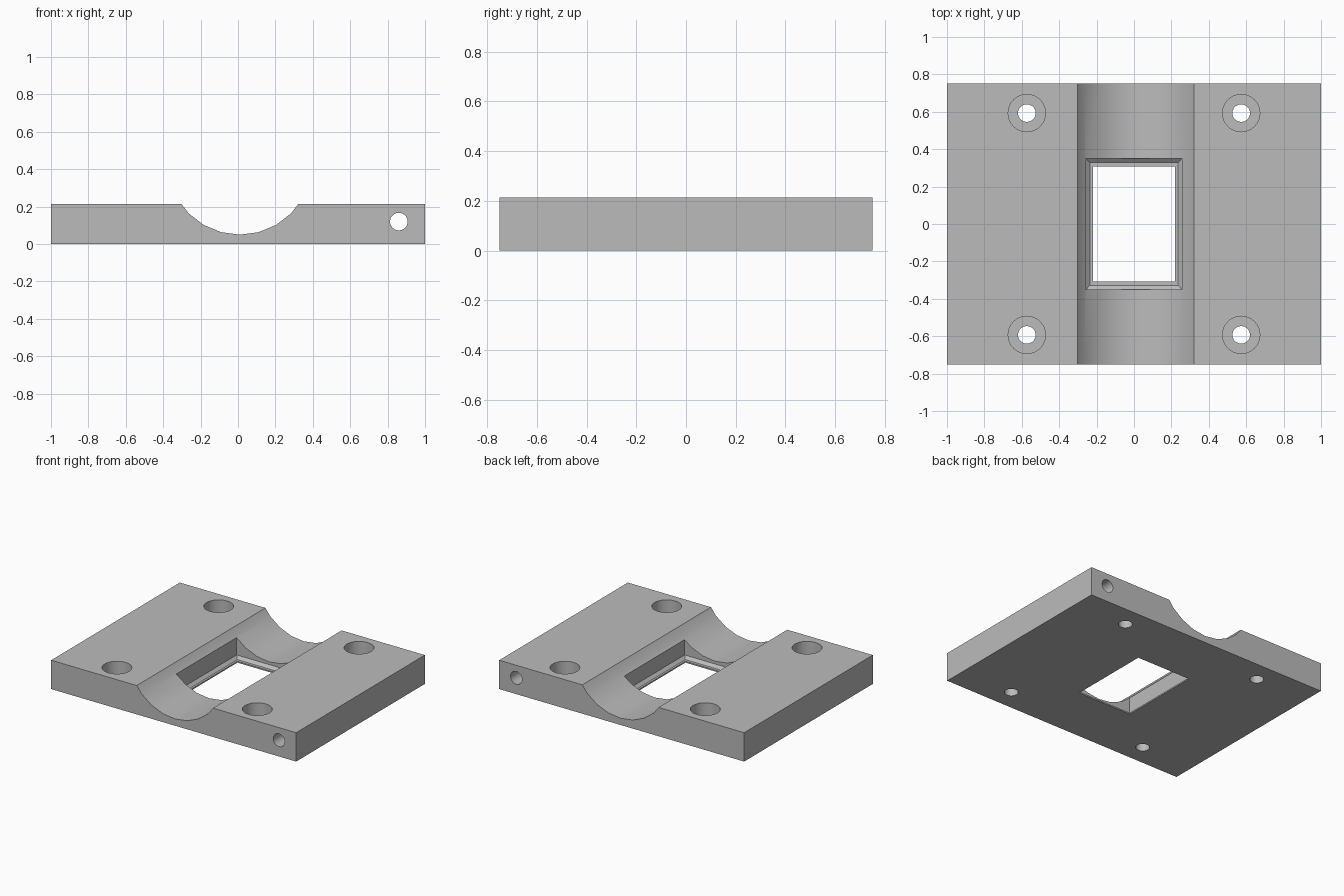
import bpy, bmesh, math
from mathutils import Matrix

WIDTH, DEPTH, HEIGHT = 2.0, 1.5, 0.213

cube = bpy.data.objects.get("Cube")
if cube:
    bpy.data.objects.remove(cube, do_unlink=True)

grey = bpy.data.materials.new("grey_metal")
grey.use_nodes = True
grey.diffuse_color = (0.5, 0.5, 0.5, 1)
grey.node_tree.nodes["Principled BSDF"].inputs["Base Color"].default_value = (0.5, 0.5, 0.5, 1)


def make_object(name, bm):
    bmesh.ops.recalc_face_normals(bm, faces=bm.faces)
    mesh = bpy.data.meshes.new(name)
    bm.to_mesh(mesh)
    bm.free()
    mesh.materials.append(grey)
    obj = bpy.data.objects.new(name, mesh)
    bpy.context.collection.objects.link(obj)
    return obj


def cylinder(name, radius, length, centre, segments=32, along_y=False):
    bm = bmesh.new()
    matrix = Matrix.Translation(centre)
    if along_y:
        matrix = matrix @ Matrix.Rotation(math.pi / 2, 4, "X")
    bmesh.ops.create_cone(bm, cap_ends=True, segments=segments, radius1=radius,
                          radius2=radius, depth=length, matrix=matrix)
    return make_object(name, bm)


def stacked_rectangles(name, levels):
    """Loft through rectangles given as (half x, half y, z)."""
    bm = bmesh.new()
    rings = [[bm.verts.new((sx * x, sy * y, z))
              for sx, sy in ((-1, -1), (1, -1), (1, 1), (-1, 1))]
             for x, y, z in levels]
    for low, high in zip(rings, rings[1:]):
        for i in range(4):
            j = (i + 1) % 4
            bm.faces.new((low[i], low[j], high[j], high[i]))
    bm.faces.new(rings[0][::-1])
    bm.faces.new(rings[-1])
    return make_object(name, bm)


# Plate
plate = stacked_rectangles("mounting_plate", [(WIDTH / 2, DEPTH / 2, 0),
                                              (WIDTH / 2, DEPTH / 2, HEIGHT)])

# Round channel and the long side bore
cutters = [
    cylinder("channel_cutter", 0.386, 2, (0.01, 0, 0.436), 24, True),
    cylinder("side_bore_cutter", 0.047, 2, (0.86, 0, 0.12), 32, True),
]

# Window with a chamfered lip around its lower edge
cutters.append(stacked_rectangles("window_cutter", [
    (0.22, 0.307, -0.1), (0.22, 0.307, 0.01), (0.235, 0.328, 0.01),
    (0.257, 0.351, 0.03), (0.257, 0.351, 0.4)]))

# Counterbored screw holes
for x in (-0.573, 0.573):
    for y in (-0.593, 0.593):
        cutters.append(cylinder("screw_hole_cutter", 0.047, 1, (x, y, 0)))
        cutters.append(cylinder("counterbore_cutter", 0.1, 0.4, (x, y, 0.28)))

# Cut the plate
bpy.ops.object.select_all(action="DESELECT")
bpy.context.view_layer.objects.active = plate
plate.select_set(True)
for cutter in cutters:
    cutter.hide_render = True
    mod = plate.modifiers.new(cutter.name, "BOOLEAN")
    mod.operation = "DIFFERENCE"
    mod.solver = "EXACT"
    mod.object = cutter
    bpy.ops.object.modifier_apply(modifier=mod.name)
    bpy.data.objects.remove(cutter, do_unlink=True)

bpy.ops.object.shade_smooth_by_angle(angle=math.radians(30))
